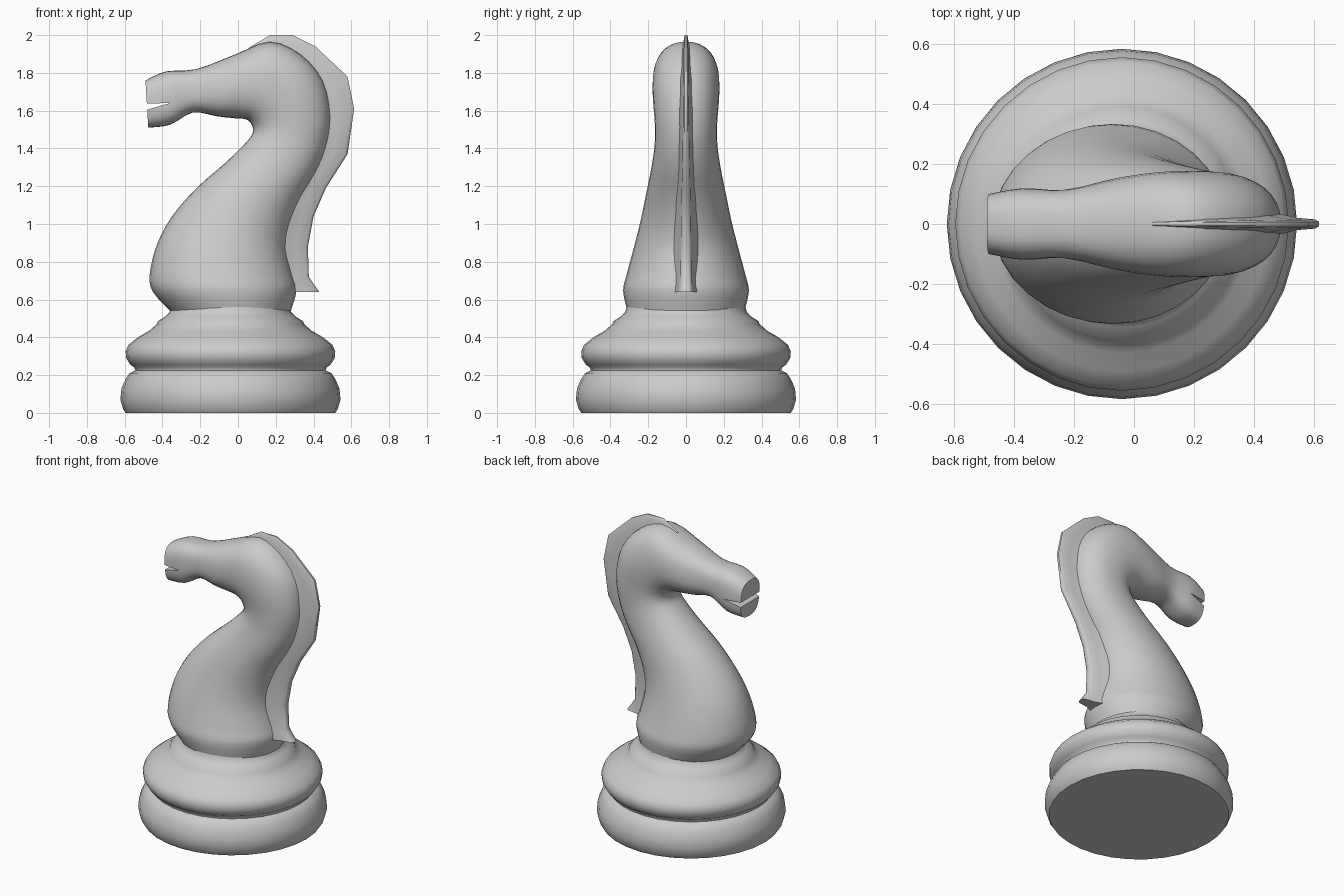
import bpy, bmesh
from math import cos, sin, pi, copysign

if "Cube" in bpy.data.objects:
    bpy.data.objects.remove(bpy.data.objects["Cube"])


def loft(name, rings, angle=40):
    """Skin a list of equal-sized closed rings, cap both ends."""
    bm = bmesh.new()
    vs = [[bm.verts.new(p) for p in r] for r in rings]
    n = len(rings[0])
    for a, b in zip(vs, vs[1:]):
        for i in range(n):
            j = (i + 1) % n
            bm.faces.new((a[i], a[j], b[j], b[i]))
    bm.faces.new(vs[0])
    bm.faces.new(vs[-1])
    bmesh.ops.recalc_face_normals(bm, faces=bm.faces)
    me = bpy.data.meshes.new(name)
    bm.to_mesh(me)
    bm.free()
    ob = bpy.data.objects.new(name, me)
    bpy.context.collection.objects.link(ob)
    smooth(ob, angle)
    return ob


def smooth(ob, angle):
    bpy.ops.object.select_all(action='DESELECT')
    ob.select_set(True)
    bpy.context.view_layer.objects.active = ob
    bpy.ops.object.shade_smooth_by_angle(angle=angle * pi / 180)


def spline(rows, steps):
    """Catmull-Rom interpolation through rows of numbers."""
    out = []
    for i in range(len(rows) - 1):
        p0, p1 = rows[max(i - 1, 0)], rows[i]
        p2, p3 = rows[i + 1], rows[min(i + 2, len(rows) - 1)]
        for s in range(steps):
            t = s / steps
            out.append([0.5 * (2*b + (c - a)*t + (2*a - 5*b + 4*c - d)*t*t
                               + (3*b - a - 3*c + d)*t**3)
                        for a, b, c, d in zip(p0, p1, p2, p3)])
    return out + [list(rows[-1])]


# Turned base
profile = [(.555, 0), (.568, .02), (.583, .07), (.577, .13), (.555, .18),
           (.535, .21), (.505, .225), (.508, .24), (.53, .255), (.552, .29),
           (.555, .325), (.54, .36), (.49, .40), (.43, .435), (.39, .47),
           (.385, .485), (.345, .51), (.322, .535), (.315, .56)]
N = 32
loft("base", [[(-.04 + r * cos(2*pi*i/N), r * sin(2*pi*i/N), z)
               for i in range(N)] for r, z in profile], 50)

# Body, neck and head: throat x,z / crest x,z / half width / squareness
sections = [
    (-.36, .54, .28, .54, .31, 2), (-.45, .64, .31, .65, .333, 2),
    (-.468, .73, .29, .73, .315, 2), (-.43, .89, .26, .87, .275, 2),
    (-.35, 1.04, .28, 1.0, .24, 2), (-.22, 1.19, .335, 1.14, .21, 2.1),
    (-.06, 1.33, .41, 1.27, .183, 2.2), (.05, 1.44, .465, 1.4, .166, 2.2),
    (.08, 1.49, .49, 1.57, .165, 2.2), (.07, 1.53, .45, 1.76, .174, 2.2),
    (.04, 1.555, .33, 1.9, .177, 2.3), (-.02, 1.56, .17, 1.965, .172, 2.3),
    (-.11, 1.57, -.01, 1.90, .152, 2.4), (-.24, 1.59, -.22, 1.82, .114, 2.6),
    (-.36, 1.525, -.38, 1.808, .119, 2.8), (-.475, 1.51, -.49, 1.76, .10, 2.8)]
rings = []
for x0, z0, x1, z1, w, e in spline(sections, 3):
    ring = []
    for i in range(N):
        c, s = cos(2*pi*i/N), sin(2*pi*i/N)
        u = copysign(abs(c) ** (2/e), c)
        v = copysign(abs(s) ** (2/e), s)
        ring.append(((x0+x1)/2 + u*(x1-x0)/2, w * v, (z0+z1)/2 + u*(z1-z0)/2))
    rings.append(ring)
horse = loft("horse_body", rings)

# Mouth slit cut from the muzzle
wedge = [(-.36, 1.64), (-.56, 1.637), (-.56, 1.583)]
cutter = loft("mouth_cutter", [[(x, y, z) for x, z in wedge] for y in (-.3, .3)])
cutter.hide_render = True
mod = horse.modifiers.new("mouth", 'BOOLEAN')
mod.operation = 'DIFFERENCE'
mod.solver = 'EXACT'
mod.object = cutter
bpy.context.view_layer.objects.active = horse
bpy.ops.object.modifier_apply(modifier="mouth")
bpy.data.objects.remove(cutter)
smooth(horse, 40)

# Mane fin: root x,z / outer x,z / half thickness at the outer edge
fin = [(.22, .64, .43, .64, .033), (.21, .73, .375, .72, .032),
       (.21, .88, .37, .88, .03), (.23, 1.04, .40, 1.04, .028),
       (.29, 1.2, .465, 1.19, .025), (.39, 1.39, .58, 1.37, .02),
       (.43, 1.6, .615, 1.61, .017), (.37, 1.76, .58, 1.78, .015),
       (.27, 1.85, .41, 1.94, .013), (.2, 1.9, .29, 2.0, .011),
       (.14, 1.9, .17, 2.0, .009), (.07, 1.89, .06, 1.935, .006)]
rings = []
for x0, z0, x1, z1, t in fin:
    half = [(0, 2.6), (.35, 1.9), (.6, 1.2), (.93, .9), (1, .45)]
    side = [(x0 + (x1-x0)*k, t*h, z0 + (z1-z0)*k) for k, h in half]
    rings.append(side + [(x, -y, z) for x, y, z in reversed(side)])
loft("mane", rings, 50)
